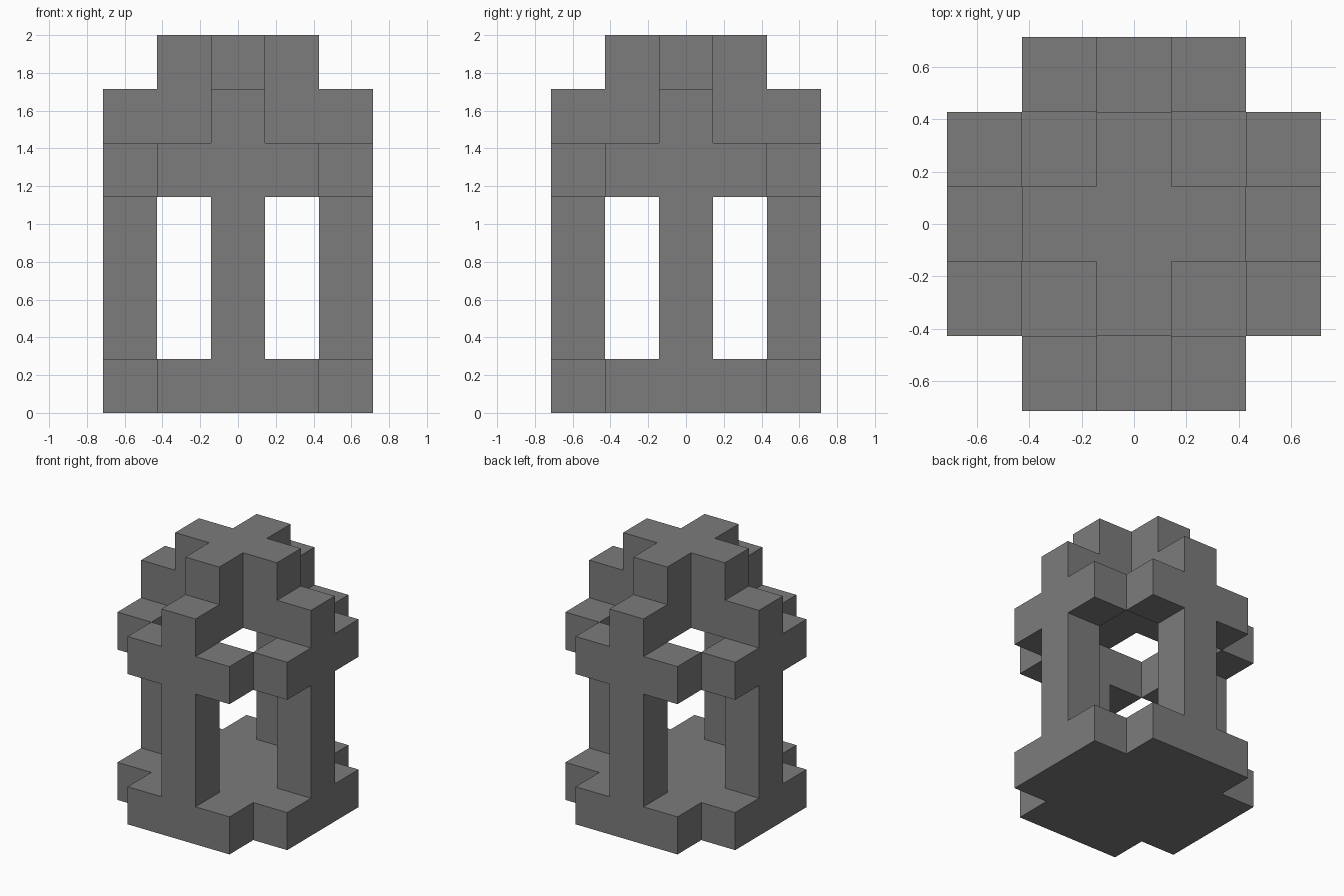
import bpy
import bmesh
from math import pi
from mathutils import Matrix, Vector

cube = bpy.data.objects.get("Cube")
if cube:
    bpy.data.objects.remove(cube, do_unlink=True)

U = 2 / 7  # one block

stone = bpy.data.materials.new("dark_grey_stone")
stone.use_nodes = True
GREY = (0.2, 0.2, 0.2, 1)
stone.diffuse_color = GREY
stone.node_tree.nodes["Principled BSDF"].inputs["Base Color"].default_value = GREY


def prism(name, outline, sweep, turn=0):
    """Extrude an outline (in blocks) along sweep, then turn it about z."""
    bm = bmesh.new()
    face = bm.faces.new([bm.verts.new(p) for p in outline])
    grown = bmesh.ops.extrude_face_region(bm, geom=[face], use_keep_orig=True)
    top = [v for v in grown["geom"] if isinstance(v, bmesh.types.BMVert)]
    bmesh.ops.translate(bm, verts=top, vec=Vector(sweep))
    bmesh.ops.recalc_face_normals(bm, faces=bm.faces)
    bmesh.ops.transform(bm, verts=bm.verts,
                        matrix=Matrix.Rotation(turn, 4, "Z") @ Matrix.Scale(U, 4))
    mesh = bpy.data.meshes.new(name)
    bm.to_mesh(mesh)
    bm.free()
    mesh.materials.append(stone)
    obj = bpy.data.objects.new(name, mesh)
    bpy.context.collection.objects.link(obj)
    return obj


# Side frames: sill, post and crossbar in one profile, on all four sides
half = [(1.5, 0), (1.5, 1), (0.5, 1), (0.5, 4), (1.5, 4), (1.5, 5), (0.5, 5), (0.5, 6)]
profile = half + [(-x, z) for x, z in reversed(half)]
for i, side in enumerate(("front", "left", "back", "right")):
    prism(side + "_frame", [(x, -2.5, z) for x, z in profile], (0, 1, 0), i * pi / 2)

# Floor slab between the sills
square = [(-1.5, -1.5, 0), (1.5, -1.5, 0), (1.5, 1.5, 0), (-1.5, 1.5, 0)]
prism("floor", square, (0, 0, 1))

# Cross-shaped roof, two blocks tall
arm = [Vector((0.5, -0.5, 5)), Vector((1.5, -0.5, 5)), Vector((1.5, 0.5, 5))]
cross = [Matrix.Rotation(i * pi / 2, 3, "Z") @ p for i in range(4) for p in arm]
prism("roof", cross, (0, 0, 2))
